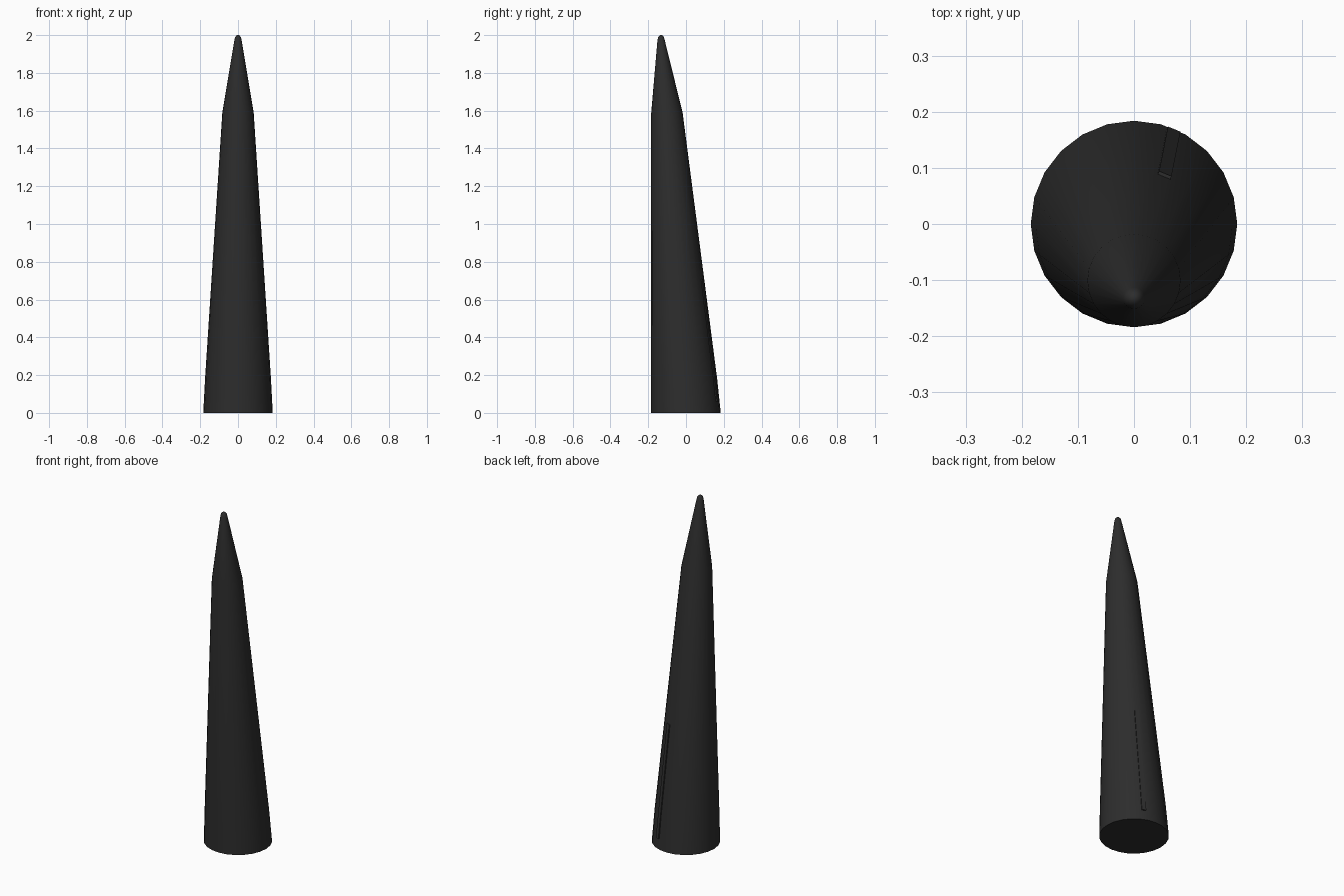
import bpy, bmesh, math
from mathutils import Vector

if "Cube" in bpy.data.objects:
    bpy.data.objects.remove(bpy.data.objects["Cube"])

SIDES = 24
BASE_R = 0.184


def material(name, rgb):
    m = bpy.data.materials.new(name)
    m.diffuse_color = (*rgb, 1)
    m.use_nodes = True
    m.node_tree.nodes["Principled BSDF"].inputs["Base Color"].default_value = m.diffuse_color
    return m


def make_object(name, bm, mat):
    bmesh.ops.recalc_face_normals(bm, faces=bm.faces)
    mesh = bpy.data.meshes.new(name)
    bm.to_mesh(mesh)
    bm.free()
    mesh.materials.append(mat)
    ob = bpy.data.objects.new(name, mesh)
    bpy.context.collection.objects.link(ob)
    return ob


def loft(name, rings, mat):
    """Skin circular rings given as (z, radius, centre y), capped at both ends."""
    bm = bmesh.new()
    loops = []
    for z, r, cy in rings:
        loops.append([bm.verts.new((r * math.cos(2 * math.pi * i / SIDES),
                                    cy + r * math.sin(2 * math.pi * i / SIDES), z))
                      for i in range(SIDES)])
    for a, b in zip(loops, loops[1:]):
        for i in range(SIDES):
            j = (i + 1) % SIDES
            bm.faces.new((a[i], a[j], b[j], b[i]))
    bm.faces.new(loops[0])
    bm.faces.new(loops[-1])
    return make_object(name, bm, mat)


charcoal = material("charcoal", (0.026, 0.026, 0.026))

# Tapered body with an upright front, sloping back and rounded tip
profile = [(0, BASE_R), (0.18, 0.1745), (1.59, 0.083)]
rings = [(z, r, r - BASE_R) for z, r in profile]
rings += [(1.975, 0.019, -0.132), (1.99, 0.015, -0.132),
          (1.997, 0.009, -0.132), (2.0, 0.003, -0.132)]
body = loft("spike_body", rings, charcoal)

# Thin raised rib along one facet of the sloping back
angle = math.radians(67.5)
out = Vector((math.cos(angle), math.sin(angle), 0))
side = Vector((-out.y, out.x, 0))
bm = bmesh.new()
ends = []
for z in (0.06, 0.71):
    r = BASE_R - z * (BASE_R - 0.083) / 1.59
    centre = Vector((0, r - BASE_R, z))
    ends.append([bm.verts.new(centre + out * (r + d) + side * s)
                 for d, s in ((-0.012, -0.012), (0.007, -0.012),
                              (0.007, 0.012), (-0.012, 0.012))])
low, high = ends
for i in range(4):
    j = (i + 1) % 4
    bm.faces.new((low[i], low[j], high[j], high[i]))
bm.faces.new(low)
bm.faces.new(high)
make_object("back_rib", bm, charcoal)

# Smooth sides, sharp base
bpy.ops.object.select_all(action='DESELECT')
body.select_set(True)
bpy.context.view_layer.objects.active = body
bpy.ops.object.shade_smooth_by_angle(angle=math.radians(30))
